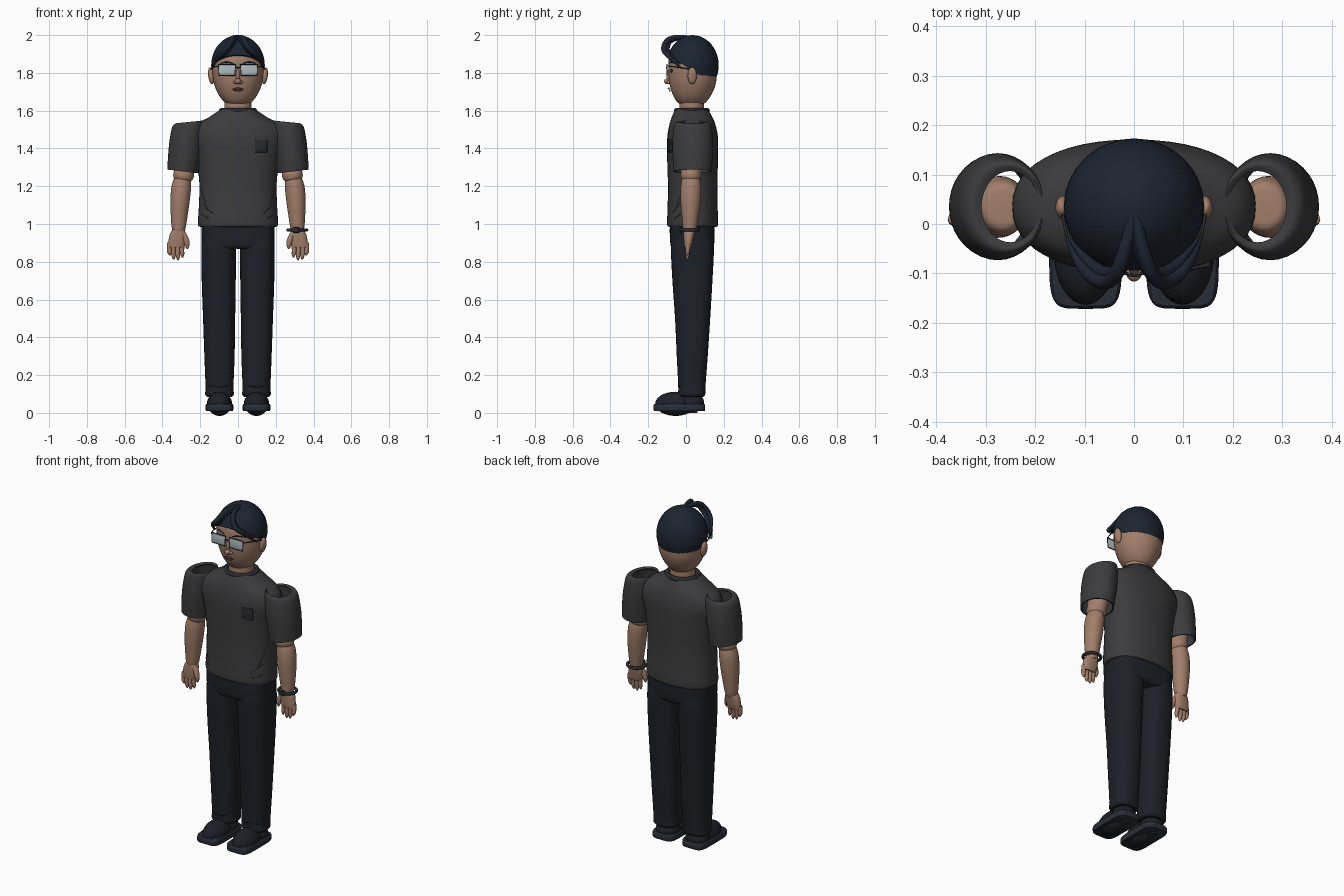
import bpy, bmesh, math
from mathutils import Vector, Matrix

if "Cube" in bpy.data.objects:
    bpy.data.objects.remove(bpy.data.objects["Cube"])


def material(name, rgb):
    m = bpy.data.materials.new(name)
    m.diffuse_color = (*rgb, 1)
    m.use_nodes = True
    m.node_tree.nodes["Principled BSDF"].inputs["Base Color"].default_value = m.diffuse_color
    return m


SKIN = material("skin", (0.36, 0.21, 0.145))
SHIRT = material("shirt", (0.045, 0.045, 0.048))
TRIM = material("trim", (0.022, 0.023, 0.027))
CLOTH = material("trousers", (0.012, 0.015, 0.021))
HAIR = material("hair", (0.012, 0.018, 0.030))
SHOE = material("shoe", (0.022, 0.028, 0.040))
GLASS = material("lens", (0.42, 0.50, 0.52))
LIP = material("lip", (0.22, 0.10, 0.08))
SIDES = ((1, "left"), (-1, "right"))


def finish(bm, name, mat):
    bmesh.ops.recalc_face_normals(bm, faces=bm.faces)
    me = bpy.data.meshes.new(name)
    bm.to_mesh(me)
    bm.free()
    me.materials.append(mat)
    ob = bpy.data.objects.new(name, me)
    bpy.context.collection.objects.link(ob)
    return ob


def smooth_rows(rows, steps):
    """Catmull-Rom interpolation of cross-section rows."""
    out = []
    for i in range(len(rows) - 1):
        a, b, c, d = (rows[min(max(i + k, 0), len(rows) - 1)] for k in (-1, 0, 1, 2))
        for j in range(steps):
            t = j / steps
            out.append([q + 0.5 * t * (r - p + t * (2 * p - 5 * q + 4 * r - s + t * (3 * (q - r) + s - p)))
                        for p, q, r, s in zip(a, b, c, d)])
    return out + [list(rows[-1])]


def ring_point(row, a, power, s=1):
    cx, cy, z, hx, hy = row[:5]
    tilt = row[5] if len(row) > 5 else 0
    c, n = math.cos(a), math.sin(a)
    dx = hx * math.copysign(abs(c) ** (2 / power), c)
    dy = hy * math.copysign(abs(n) ** (2 / power), n)
    return Vector((s * cx + dx, cy + dy, z + tilt * s * dx))


def loft(name, rows, mat, power=2.0, s=1, cap=True, sides=36, steps=5):
    """Skin of superellipse rings; a row is cx, cy, z, half x, half y, tilt."""
    bm = bmesh.new()
    rings = [[bm.verts.new(ring_point(r, 2 * math.pi * k / sides, power, s)) for k in range(sides)]
             for r in smooth_rows(rows, steps)]
    for lo, hi in zip(rings, rings[1:]):
        for k in range(sides):
            m = (k + 1) % sides
            bm.faces.new((lo[k], lo[m], hi[m], hi[k]))
    if cap:
        bm.faces.new(rings[0][::-1])
        bm.faces.new(rings[-1])
    return finish(bm, name, mat)


def ball(name, loc, size, mat, tilt=0.0):
    bm = bmesh.new()
    m = Matrix.Translation(loc) @ Matrix.Rotation(tilt, 4, 'Y') @ Matrix.Diagonal((*size, 1))
    bmesh.ops.create_uvsphere(bm, u_segments=32, v_segments=20, radius=1, matrix=m)
    return finish(bm, name, mat)


def box(name, loc, size, mat, bevel=0.004, rot=0.0):
    bm = bmesh.new()
    m = Matrix.Translation(loc) @ Matrix.Rotation(rot, 4, 'Z') @ Matrix.Diagonal((*size, 1))
    bmesh.ops.create_cube(bm, size=1, matrix=m)
    bmesh.ops.bevel(bm, geom=bm.edges[:], offset=bevel, segments=2, affect='EDGES', profile=0.5)
    return finish(bm, name, mat)


def tube(name, pts, radii, mat, closed=False, kind='NURBS'):
    cu = bpy.data.curves.new(name, 'CURVE')
    cu.dimensions = '3D'
    cu.bevel_depth, cu.bevel_resolution, cu.use_fill_caps = 1.0, 3, True
    sp = cu.splines.new(kind)
    sp.points.add(len(pts) - 1)
    for p, co, r in zip(sp.points, pts, radii):
        p.co, p.radius = (*co, 1), r
    sp.use_cyclic_u = closed
    if kind == 'NURBS':
        sp.order_u, sp.use_endpoint_u, sp.resolution_u = 3, not closed, 6
    cu.materials.append(mat)
    ob = bpy.data.objects.new(name, cu)
    bpy.context.collection.objects.link(ob)
    return ob


def hoop(name, loc, rx, ry, r, mat):
    pts = [(loc[0] + rx * math.cos(k * math.pi / 18), loc[1] + ry * math.sin(k * math.pi / 18), loc[2])
           for k in range(36)]
    return tube(name, pts, [r] * 36, mat, closed=True, kind='POLY')


# Head, neck and hair cap
loft("head", [(0, .03, 1.628, .03, .035), (0, .03, 1.64, .065, .07), (0, .032, 1.68, .1, .1),
              (0, .035, 1.74, .126, .122), (0, .035, 1.81, .136, .128), (0, .035, 1.88, .13, .125),
              (0, .035, 1.94, .1, .095), (0, .035, 1.975, .04, .04)], SKIN)
loft("neck", [(0, .03, 1.52, .078, .072), (0, .03, 1.59, .072, .066), (0, .03, 1.68, .07, .065)], SKIN)
hair = ball("hair_cap", (0, .035, 1.84), (.142, .138, .16), HAIR)
bm = bmesh.new()
bm.from_mesh(hair.data)
cut = bmesh.ops.bisect_plane(bm, geom=bm.verts[:] + bm.edges[:] + bm.faces[:], plane_co=(0, .035, 1.81),
                             plane_no=(0, .66, 1), clear_inner=True)
bmesh.ops.holes_fill(bm, edges=[e for e in bm.edges if e.is_boundary])
bm.to_mesh(hair.data)
bm.free()

# Swept fringe, ears, face and glasses
ball("nose_tip", (0, -.098, 1.755), (.016, .018, .015), SKIN)
ball("nose_bridge", (0, -.088, 1.785), (.011, .016, .035), SKIN)
tube("upper_lip", [(-.032, -.083, 1.712), (-.01, -.092, 1.718), (.01, -.092, 1.718), (.032, -.083, 1.712)],
     [.001, .005, .005, .001], LIP)
tube("lower_lip", [(-.025, -.083, 1.709), (0, -.09, 1.7), (.025, -.083, 1.709)], [.001, .007, .001], LIP)
tube("glasses_bridge", [(-.014, -.102, 1.825), (0, -.106, 1.83), (.014, -.102, 1.825)], [.003] * 3, TRIM)
for s, side in SIDES:
    tube(side + "_outer_fringe", [(0, .03, 1.985), (s * .02, -.075, 2.0), (s * .055, -.13, 1.93),
                                  (s * .115, -.085, 1.88), (s * .138, -.02, 1.82)],
         [.01, .015, .015, .012, .002], HAIR)
    tube(side + "_inner_fringe", [(0, 0, 1.985), (s * .015, -.08, 1.985), (s * .045, -.105, 1.93),
                                  (s * .09, -.085, 1.885), (s * .13, -.03, 1.85)],
         [.008, .014, .014, .012, .003], HAIR)
    ball(side + "_ear", (s * .142, .033, 1.785), (.016, .024, .045), SKIN, s * .12)
    ball(side + "_nostril", (s * .015, -.092, 1.751), (.011, .011, .009), SKIN)
    ball(side + "_eye", (s * .055, -.074, 1.812), (.022, .01, .012), TRIM)
    tube(side + "_eyebrow", [(s * .025, -.088, 1.85), (s * .06, -.083, 1.862), (s * .095, -.058, 1.85)],
         [.004, .005, .002], HAIR)
    x0, x1 = s * .013, s * .104
    box(side + "_lens", (s * .0585, -.1, 1.815), (.089, .004, .054), GLASS, .0015)
    tube(side + "_lens_rim", [(x0, -.1, 1.845), (x1, -.1, 1.845), (s * .1, -.1, 1.786), (s * .018, -.1, 1.786)],
         [.003] * 4, TRIM, closed=True, kind='POLY')
    tube(side + "_glasses_temple", [(s * .104, -.1, 1.836), (s * .14, -.04, 1.832), (s * .146, .04, 1.815)],
         [.003] * 3, TRIM)

# Shirt body, collar and patch
TORSO = [(0, .035, .985, .2, .125), (0, .035, 1.0, .212, .135), (0, .035, 1.1, .207, .132),
         (0, .035, 1.22, .205, .131), (0, .035, 1.36, .222, .135), (0, .035, 1.46, .246, .134),
         (0, .034, 1.525, .222, .122), (0, .032, 1.565, .155, .108), (0, .03, 1.605, .095, .088)]
loft("shirt_body", TORSO, SHIRT, power=2.25, sides=48)
hoop("shirt_collar", (0, .031, 1.6), .086, .08, .015, TRIM)


def on_shirt(x, z, lift=0.0):
    row = min(smooth_rows(TORSO, 20), key=lambda r: abs(r[2] - z))
    return (x, row[1] - row[4] * (1 - min(abs(x) / row[3], 1) ** 2.25) ** (1 / 2.25) - lift, z)


box("chest_patch", on_shirt(.122, 1.413, 0), (.066, .012, .068), TRIM, .003, .17)

# Belt block
loft("hip_block", [(0, .033, .868, .165, .095), (0, .033, .885, .188, .114), (0, .033, .95, .194, .119),
                   (0, .033, 1.02, .192, .118)], CLOTH, power=3.2)

for s, side in SIDES:
    # Shirt creases
    for i, (xa, za, xb, zb) in enumerate(((.195, 1.19, .165, 1.09), (.185, 1.11, .135, 1.06),
                                          (.19, 1.05, .14, 1.03))):
        tube(f"{side}_shirt_crease_{i + 1}", [on_shirt(s * xa, za), on_shirt(s * (xa + xb) / 2, (za + zb) / 2 - .012),
                                              on_shirt(s * xb, zb)], [.002, .005, .001], SHIRT)

    # Open sleeve
    sleeve = loft(side + "_sleeve", [(.25, .035, 1.535, .058, .072, -.1), (.256, .035, 1.54, .074, .088, -.1),
                                     (.264, .035, 1.515, .086, .1, -.08), (.274, .035, 1.43, .09, .108, 0),
                                     (.284, .035, 1.34, .087, .105, .1), (.29, .035, 1.278, .084, .1, .12)],
                  SHIRT, s=s, cap=False)
    sol = sleeve.modifiers.new("cloth", 'SOLIDIFY')
    sol.thickness, sol.offset = .008, -1

    # Arm
    loft(side + "_upper_arm", [(.262, .035, 1.46, .02, .02), (.265, .035, 1.45, .045, .05),
                               (.272, .035, 1.38, .057, .062), (.285, .03, 1.28, .053, .056),
                               (.288, .028, 1.245, .04, .042)], SKIN, s=s)
    ball(side + "_elbow", (s * .288, .026, 1.26), (.055, .055, .05), SKIN)
    loft(side + "_forearm", [(.292, .026, 1.25, .043, .045), (.3, .026, 1.2, .052, .054),
                             (.307, .024, 1.12, .051, .053), (.312, .022, 1.03, .043, .043),
                             (.314, .02, .975, .036, .036), (.315, .019, .95, .028, .028)], SKIN, s=s)

    # Hand with fingers and thumb
    loft(side + "_palm", [(.314, .018, .975, .028, .03), (.318, .015, .945, .043, .028),
                          (.324, .012, .9, .045, .023), (.328, .01, .875, .04, .018)], SKIN, power=2.4, s=s)
    for i, (x, end) in enumerate(((.294, .822), (.317, .808), (.34, .812), (.361, .832))):
        tube(f"{side}_finger_{i + 1}", [(s * (x + .002), .011, .9), (s * (x + .004), .008, .86),
                                        (s * x, .007, end + .012), (s * x, .007, end)],
             [.013, .0125, .011, .003], SKIN)
    tube(side + "_thumb", [(s * .29, .008, .945), (s * .274, .002, .92), (s * .268, 0, .88), (s * .268, 0, .868)],
         [.016, .016, .013, .003], SKIN)

    # Trouser leg
    loft(side + "_trouser_leg", [(.102, .034, .93, .088, .108), (.102, .034, .87, .092, .114),
                                 (.102, .034, .7, .09, .106), (.1, .035, .5, .085, .093),
                                 (.098, .033, .3, .08, .082), (.098, .031, .14, .074, .072),
                                 (.098, .03, .1, .076, .072), (.098, .03, .085, .066, .062)],
         CLOTH, power=2.5, s=s)
    tube(side + "_ankle_crease", [(s * .05, -.033, .145), (s * .1, -.046, .13), (s * .15, -.03, .145)],
         [.002, .006, .002], CLOTH)

    # Shoe
    ball(side + "_shoe_upper", (s * .098, -.055, .048), (.064, .108, .064), CLOTH)
    ball(side + "_shoe_heel", (s * .098, .03, .055), (.066, .066, .05), CLOTH)
    loft(side + "_shoe_sole", [(.098, -.035, .01, .07, .133), (.098, -.035, .016, .073, .136),
                               (.098, -.035, .04, .073, .136), (.098, -.035, .048, .068, .131)],
         SHOE, power=5, s=s, steps=2, sides=48)
    box(side + "_sole_tread", (s * .098, -.035, .007), (.03, .19, .014), SHOE, .002)

# Wristwatch
hoop("watch_band", (.314, .02, .968), .05, .046, .0085, TRIM)
box("watch_face", (.308, -.028, .968), (.034, .014, .03), TRIM, .004)

# Curves to meshes, then smooth shading
for ob in bpy.data.objects:
    ob.select_set(True)
    bpy.context.view_layer.objects.active = ob
bpy.ops.object.convert(target='MESH')
bpy.ops.object.shade_smooth_by_angle(angle=math.radians(40))
